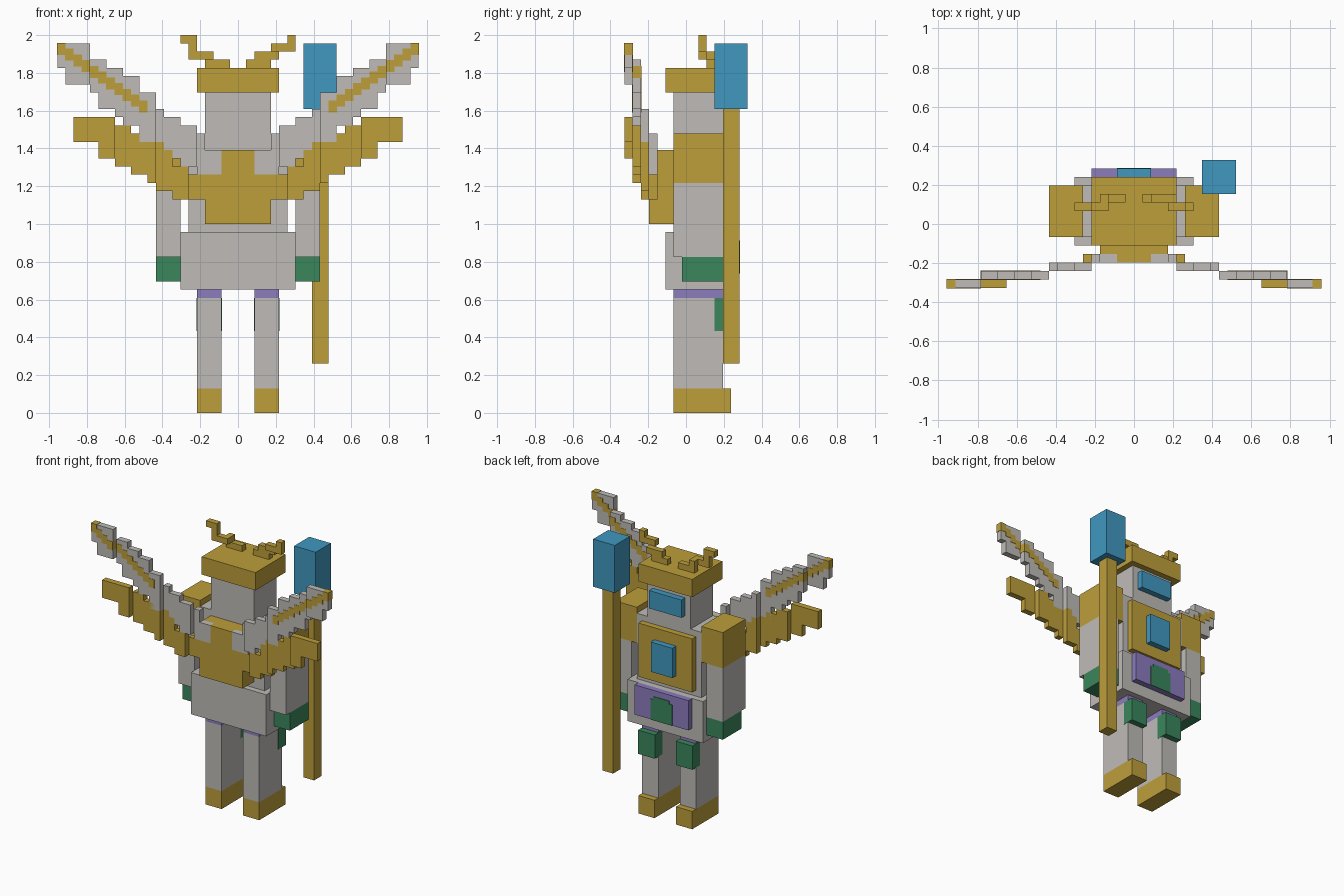
import bpy
import bmesh
from mathutils import Matrix, Vector

UNIT = 2 / 46  # edge of one building block

default_cube = bpy.data.objects.get("Cube")
if default_cube:
    bpy.data.objects.remove(default_cube, do_unlink=True)


def make_material(name, red, green, blue):
    material = bpy.data.materials.new(name)
    material.use_nodes = True
    color = (red, green, blue, 1)
    material.diffuse_color = color
    material.node_tree.nodes["Principled BSDF"].inputs["Base Color"].default_value = color
    return material


gold = make_material("gold", .51, .345, .044)
stone = make_material("pale stone", .52, .5, .475)
blue = make_material("crystal blue", .052, .315, .53)
green = make_material("deep green", .042, .24, .107)
purple = make_material("purple", .26, .2, .51)


def build(name, material, boxes, side=1):
    """Join boxes given as (x0, x1, y0, y1, z0, z1) in blocks; side=-1 mirrors x."""
    bm = bmesh.new()
    for x0, x1, y0, y1, z0, z1 in boxes:
        center = Vector((side * (x0 + x1), y0 + y1, z0 + z1)) * UNIT / 2
        size = Vector((x1 - x0, y1 - y0, z1 - z0)) * UNIT
        bmesh.ops.create_cube(bm, size=1,
                              matrix=Matrix.Translation(center) @ Matrix.Diagonal(size.to_4d()))
    mesh = bpy.data.meshes.new(name)
    bm.to_mesh(mesh)
    bm.free()
    mesh.materials.append(material)
    part = bpy.data.objects.new(name, mesh)
    bpy.context.collection.objects.link(part)
    return part


def build_pair(name, material, boxes):
    build("left_" + name, material, boxes, 1)
    build("right_" + name, material, boxes, -1)


def sweep(columns, breaks):
    """Turn (x0, x1, z0, z1) columns into boxes that step backwards at each break."""
    boxes = []
    for x0, x1, z0, z1 in columns:
        y = -4.5 - sum(x0 >= b for b in breaks)
        boxes.append((x0, x1, y, y + 1, z0, z1))
    return boxes


# Legs with boots, knee guards and purple hips
build_pair("boot", gold, [(2, 5, -1.5, 5.5, 0, 3)])
build_pair("leg", stone, [(2, 5, -1.5, 4.5, 3, 14)])
build_pair("hip", purple, [(2, 5, -1.5, 4.5, 14, 15)])
build_pair("knee_guard", green, [(1.95, 5.05, 3.5, 5.5, 10, 14)])

# Skirt with its banner and emblem
build("skirt", stone, [(-7, 7, -2.5, 5.5, 15, 22)])
build("skirt_banner", purple, [(-5, 5, 5.5, 6.5, 17, 22)])
build("banner_emblem", green, [(-2, 2, 6.5, 6.6, 17, 20.5), (-1.5, 1.5, 6.5, 6.6, 20.5, 21)])

# Torso, chest plate and gem
build("torso", stone, [(-6, 6, -1.5, 4.5, 22, 33)])
build("chest_plate", gold, [(-5, 5, 4.5, 5.5, 23, 32)])
build("chest_gem", blue, [(-2, 2, 5.5, 6.5, 25, 30)])

# Arms, shoulder guards and hands
build_pair("arm", stone, [(7, 10, -1.5, 4.5, 19, 28)])
build_pair("shoulder_guard", gold, [(6, 10, -1.5, 4.5, 28, 34)])
build_pair("hand", green, [(7, 10, -.5, 4.5, 16, 19)])

# Head, visor and crown
build("head", stone, [(-4, 4, -1.5, 4.5, 33, 39)])
build("visor", blue, [(-3, 3, 4.5, 5.5, 35, 38)])
build("crown", gold, [(-5, 5, -2.5, 5.5, 39, 42)])

# Crown horns, bent differently on each side
build("right_horn", gold, [(1, 4, 2.5, 3.5, 42, 43), (3, 4, 2.5, 3.5, 43, 44),
                           (3, 5, 1.5, 2.5, 43, 44), (5, 6, 1.5, 2.5, 43, 46),
                           (6, 7, 1.5, 2.5, 45, 46)], -1)
build("left_horn", gold, [(1, 4, 2.5, 3.5, 42, 43), (2, 5, 2.5, 3.5, 43, 44),
                          (4, 6, 1.5, 2.5, 44, 45), (6, 7, 1.5, 2.5, 44, 46)])

# Wing mount on the back of the torso
build("wing_mount", gold, [(-4, 4, -3.5, -1.5, 23, 32), (-4, 4, -4.5, -3.5, 23, 29),
                           (-2, 2, -4.5, -3.5, 29, 32)])

# Upper wings: stepped columns with a diagonal stripe right through them
upper_wing = sweep([
    (2, 4, 29, 32), (4, 5, 29, 34), (5, 7, 30, 35), (7, 8, 31, 36), (8, 9, 32, 36),
    (9, 10, 33, 37), (10, 12, 33, 39), (12, 14, 35, 41), (14, 15, 36, 42), (15, 16, 37, 42),
    (16, 17, 37, 43), (17, 18, 39, 43), (18, 21, 40, 45), (21, 22, 42, 45)], (5, 10, 18))
build_pair("upper_wing", stone, upper_wing)

stripe = []
for x in range(11, 22):
    z = 36.6 + .7 * (x - 11)
    layer = -6.5 if x < 18 else -7.5
    stripe.append((x, x + 1.05, layer - .06, layer + 1.06, z, z + 1.45))
build_pair("wing_stripe", gold, stripe)

# Lower wings
lower_wing = sweep([
    (4, 6, 26, 29), (6, 8, 26, 30), (8, 9, 27, 32), (9, 10, 27, 33), (10, 11, 28, 33),
    (11, 13, 29, 34), (13, 15, 30, 35), (15, 17, 31, 36), (17, 20, 33, 36)], (5, 10, 15))
build_pair("lower_wing", gold, lower_wing)

# Staff held on the left side
build("staff_pole", gold, [(9, 11, 4.5, 6.5, 6, 37)])
build("staff_crystal", blue, [(8, 12, 3.5, 7.5, 37, 45)])
